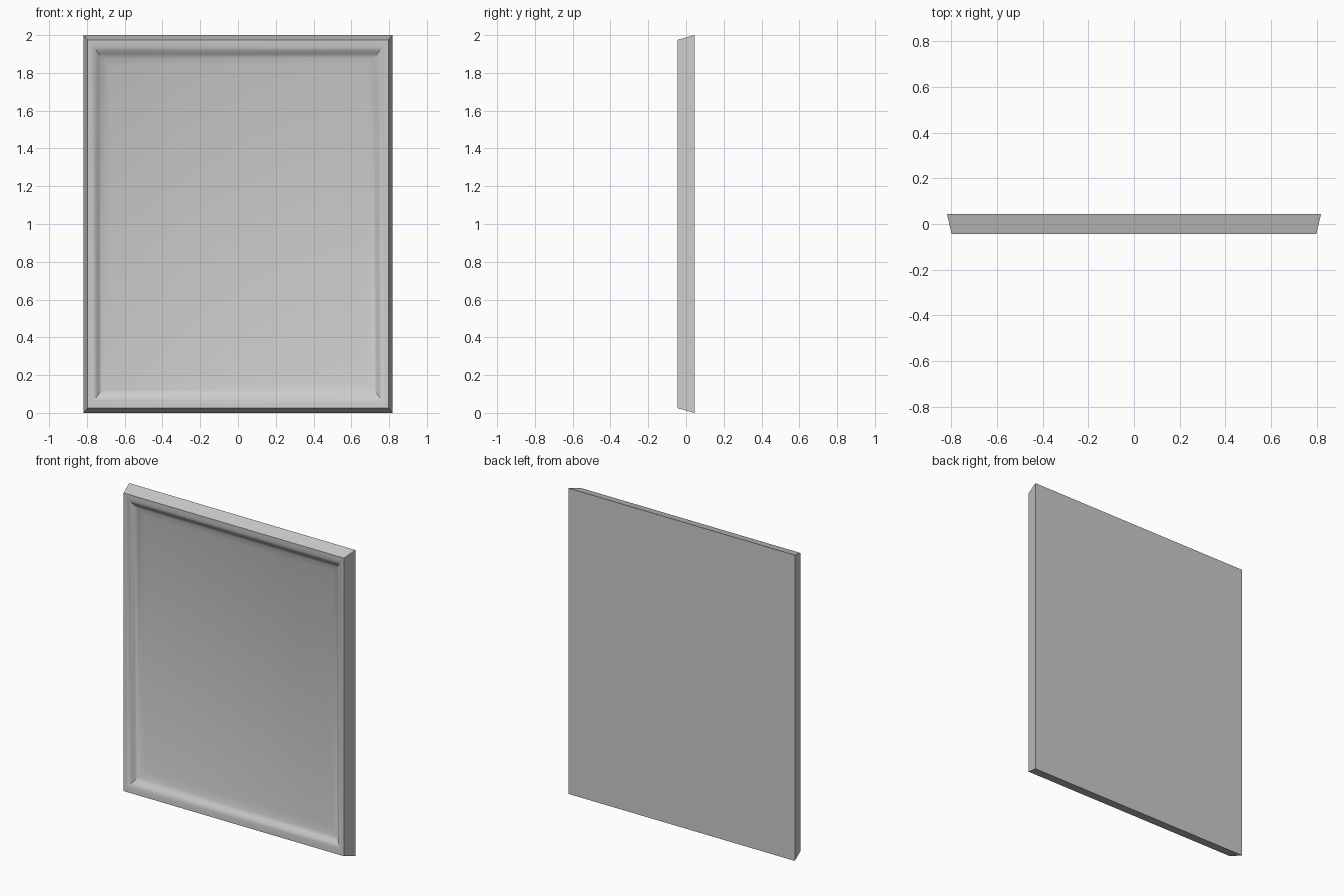
import bpy, bmesh, math

if "Cube" in bpy.data.objects:
    bpy.data.objects.remove(bpy.data.objects["Cube"])

HALF_W, HALF_H, BACK = 0.818, 1.0, 0.044


def ring(bm, s, y):
    # rectangle scaled by s at depth y
    return [bm.verts.new((sx * HALF_W * s, y, 1 + sz * HALF_H * s))
            for sx, sz in ((-1, -1), (1, -1), (1, 1), (-1, 1))]


def finish(bm, name):
    bmesh.ops.recalc_face_normals(bm, faces=bm.faces)
    me = bpy.data.meshes.new(name)
    bm.to_mesh(me)
    bm.free()
    ob = bpy.data.objects.new(name, me)
    bpy.context.collection.objects.link(ob)
    bpy.context.view_layer.objects.active = ob
    ob.select_set(True)
    bpy.ops.object.shade_smooth_by_angle(angle=math.radians(32))
    ob.select_set(False)
    return ob


# moulded picture frame: back edge, bevelled side, rolled rim, cove, flat panel
profile = [(1.0, BACK), (0.975, -BACK), (0.955, -0.043), (0.935, -0.038),
           (0.916, -0.028), (0.900, -0.016), (0.880, -0.005), (0.857, 0.003),
           (0.833, 0.011)]
bm = bmesh.new()
rings = [ring(bm, s, y) for s, y in profile]
for a, b in zip(rings, rings[1:]):
    for i in range(4):
        j = (i + 1) % 4
        bm.faces.new((a[i], a[j], b[j], b[i]))
bm.faces.new(rings[0])
bm.faces.new(rings[-1])
finish(bm, "picture_frame")
